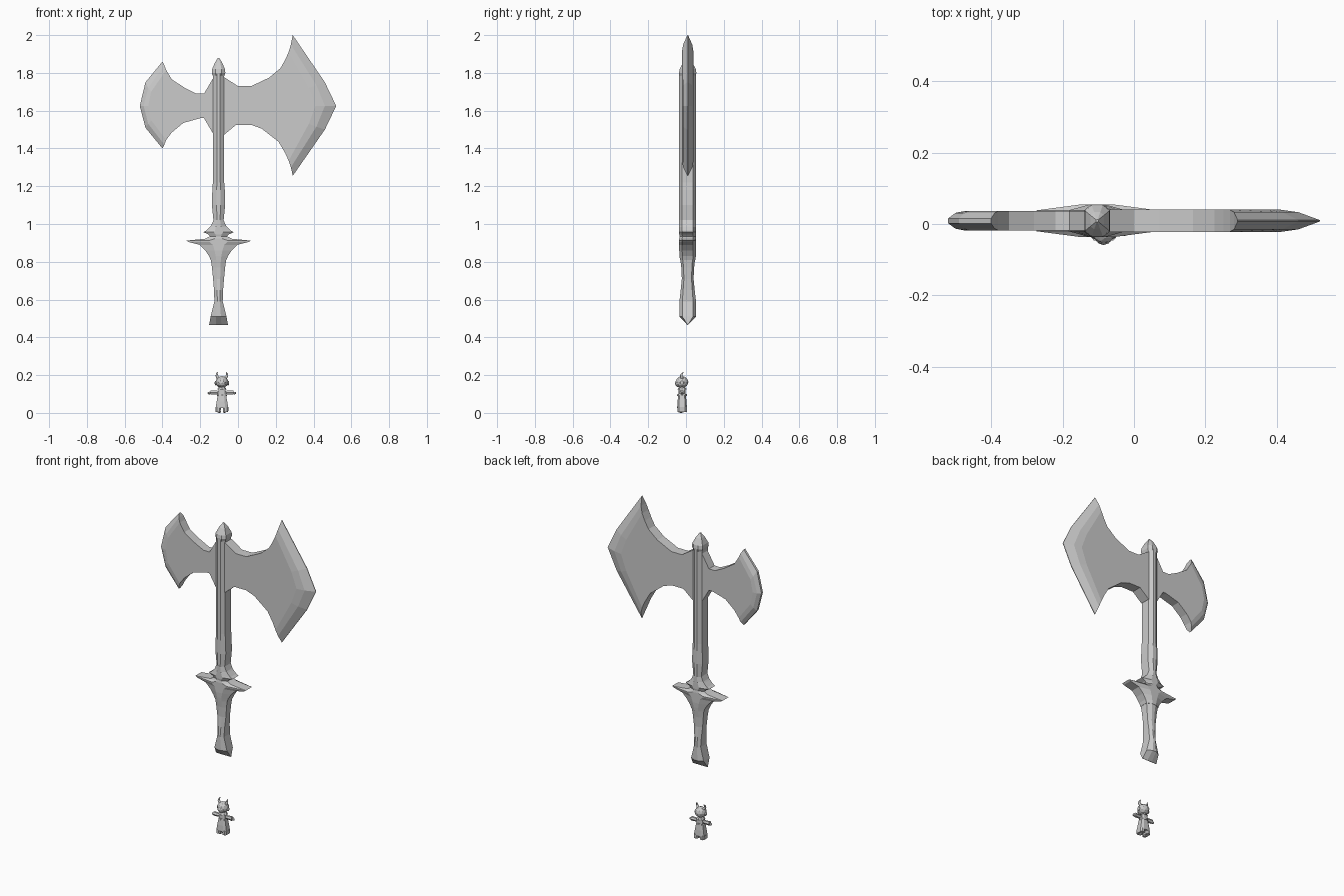
import bpy, bmesh
from math import pi

if "Cube" in bpy.data.objects:
    bpy.data.objects.remove(bpy.data.objects["Cube"])

CX, CY = -0.103, 0.009      # axe axis
FX, FY = -0.085, -0.021     # figurine axis


def make(name, verts, faces):
    bm = bmesh.new()
    vs = [bm.verts.new(v) for v in verts]
    for f in faces:
        bm.faces.new([vs[i] for i in f])
    bmesh.ops.recalc_face_normals(bm, faces=bm.faces)
    me = bpy.data.meshes.new(name)
    bm.to_mesh(me)
    bm.free()
    ob = bpy.data.objects.new(name, me)
    bpy.context.collection.objects.link(ob)
    return ob


def loft(name, rows, cx=CX, cy=CY, k=0.3, r=0.65):
    """Stack flattened octagons; each row is (z, half x, half y)."""
    sec = [(1, -r), (1, r), (k, 1), (-k, 1), (-1, r), (-1, -r), (-k, -1), (k, -1)]
    verts = [(cx + a * hx, cy + b * hy, z) for z, hx, hy in rows for a, b in sec]
    faces = [(i * 8 + j, i * 8 + (j + 1) % 8, i * 8 + 8 + (j + 1) % 8, i * 8 + 8 + j)
             for i in range(len(rows) - 1) for j in range(8)]
    n = len(verts)
    faces += [tuple(range(8)), tuple(range(n - 8, n))]
    return make(name, verts, faces)


def blade(name, top, bottom, inner, mid, outer, t, t_mid, t_edge):
    """Flat plate with a two-step bevel towards the cutting edge."""
    verts, lists = [], {}
    for key, pts, h in (('t', top, t), ('b', bottom, t), ('i', inner, t),
                        ('m', mid, t_mid), ('o', outer, t_edge)):
        for s in (-1, 1):
            lists[key, s] = list(range(len(verts), len(verts) + len(pts)))
            verts += [(x, CY + s * h, z) for x, z in pts]
    faces = []
    for s in (-1, 1):
        faces.append(lists['t', s] + lists['i', s] + lists['b', s][::-1])
        for a, b in (('i', 'm'), ('m', 'o')):
            A, B = lists[a, s], lists[b, s]
            faces += [(A[j], A[j + 1], B[j + 1], B[j]) for j in range(len(A) - 1)]

    def wall(A, B):
        for j in range(len(A) - 1):
            faces.append((A[j], A[j + 1], B[j + 1], B[j]))
    wall(lists['o', -1], lists['o', 1])
    for key, e in (('t', 0), ('b', -1)):
        chains = [lists[key, s] + [lists[q, s][e] for q in 'imo'] for s in (-1, 1)]
        wall(*chains)
    wall([lists['t', -1][0], lists['b', -1][0]], [lists['t', 1][0], lists['b', 1][0]])
    return make(name, verts, faces)


# Large right blade
blade("large_blade",
      [(CX, 1.79), (-.07, 1.775), (0, 1.73), (.07, 1.73), (.165, 1.775), (.225, 1.825), (.25, 1.87)],
      [(CX, 1.46), (-.07, 1.475), (-.01, 1.525), (.07, 1.525), (.125, 1.505), (.215, 1.435), (.25, 1.375)],
      [(.268, 1.91), (.375, 1.72), (.41, 1.625), (.375, 1.53), (.268, 1.335)],
      [(.28, 1.95), (.415, 1.735), (.46, 1.625), (.415, 1.515), (.28, 1.30)],
      [(.29, 2.0), (.46, 1.75), (.52, 1.625), (.46, 1.5), (.29, 1.255)],
      .031, .024, .002)

# Small left blade
blade("small_blade",
      [(CX, 1.79), (-.13, 1.775), (-.18, 1.69), (-.22, 1.69), (-.28, 1.72), (-.35, 1.765)],
      [(CX, 1.46), (-.13, 1.475), (-.18, 1.56), (-.20, 1.56), (-.29, 1.535), (-.35, 1.485)],
      [(-.38, 1.815), (-.46, 1.70), (-.475, 1.625), (-.46, 1.55), (-.38, 1.445)],
      [(-.39, 1.84), (-.475, 1.72), (-.50, 1.625), (-.475, 1.53), (-.39, 1.42)],
      [(-.40, 1.86), (-.49, 1.75), (-.52, 1.625), (-.49, 1.51), (-.40, 1.40)],
      .027, .022, .007)

# Shaft and finial
loft("shaft", [(.99, .04, .045), (1.02, .027, .045), (1.10, .035, .045),
               (1.18, .033, .045), (1.22, .03, .045), (1.80, .03, .045)])
loft("finial", [(1.775, .027, .04), (1.80, .036, .046), (1.82, .034, .043),
                (1.855, .019, .024), (1.88, .003, .004)], k=.45)

# Cross guard with upper flange
loft("cross_guard", [(.81, .042, .041), (.83, .05, .043), (.86, .07, .045), (.89, .10, .045),
                     (.905, .16, .045), (.912, .17, .045), (.922, .07, .045), (.935, .045, .043),
                     (.945, .055, .045), (.957, .08, .045), (.965, .065, .045),
                     (.985, .045, .045), (1.01, .025, .044)])

# Grip ending in a wedge-shaped pommel
loft("grip", [(.465, .05, .001), (.51, .042, .044), (.59, .022, .044), (.65, .024, .037),
              (.71, .029, .031), (.77, .035, .034), (.83, .043, .041)])


def cone(name, loc, r1, r2, depth, rot=(0, 0, 0), sides=8):
    bpy.ops.mesh.primitive_cone_add(vertices=sides, radius1=r1, radius2=r2, depth=depth,
                                    location=loc, rotation=rot)
    bpy.context.object.name = name


def ball(name, loc, scale):
    bpy.ops.mesh.primitive_ico_sphere_add(subdivisions=2, radius=1, location=loc)
    bpy.context.object.name = name
    bpy.context.object.scale = scale


def tube(name, pts):
    cu = bpy.data.curves.new(name, 'CURVE')
    cu.dimensions = '3D'
    cu.bevel_depth, cu.bevel_resolution, cu.use_fill_caps = 1, 1, True
    sp = cu.splines.new('POLY')
    sp.points.add(len(pts) - 1)
    for p, (x, y, z, rad) in zip(sp.points, pts):
        p.co, p.radius = (x, y, z, 1), rad
    bpy.context.collection.objects.link(bpy.data.objects.new(name, cu))


# Horned figurine: robe, collar, head
loft("figurine_robe", [(.025, .034, .026), (.06, .028, .024), (.10, .021, .019),
                       (.13, .018, .018), (.138, .008, .009)], FX, FY, k=.5)
cone("figurine_belt", (FX, FY, .095), .026, .025, .01)
cone("figurine_collar", (FX, FY, .130), .026, .016, .014)
ball("figurine_head", (FX, FY, .163), (.034, .034, .032))
ball("figurine_face", (FX, FY - .014, .157), (.024, .024, .022))

# Mirrored limbs, hem flaps and horns
for s, side in ((-1, "left"), (1, "right")):
    cone(f"figurine_sleeve_{side}", (FX + s * .038, FY, .108), .010, .013, .046, (0, s * pi / 2, 0), 6)
    ball(f"figurine_hand_{side}", (FX + s * .067, FY, .105), (.009, .007, .007))
    loft(f"figurine_hem_{side}", [(.006, .013, .025), (.03, .015, .025)], FX + s * .020, FY, k=.5)
    ball(f"figurine_foot_{side}", (FX + s * .014, FY - .006, .007), (.010, .016, .007))
    ball(f"figurine_ear_{side}", (FX + s * .033, FY, .158), (.006, .010, .012))
    tube(f"figurine_horn_{side}", [(FX + s * .018, FY, .183, .009), (FX + s * .027, FY - .004, .197, .007),
                                   (FX + s * .027, FY, .208, .0045), (FX + s * .023, FY + .008, .216, .001)])
